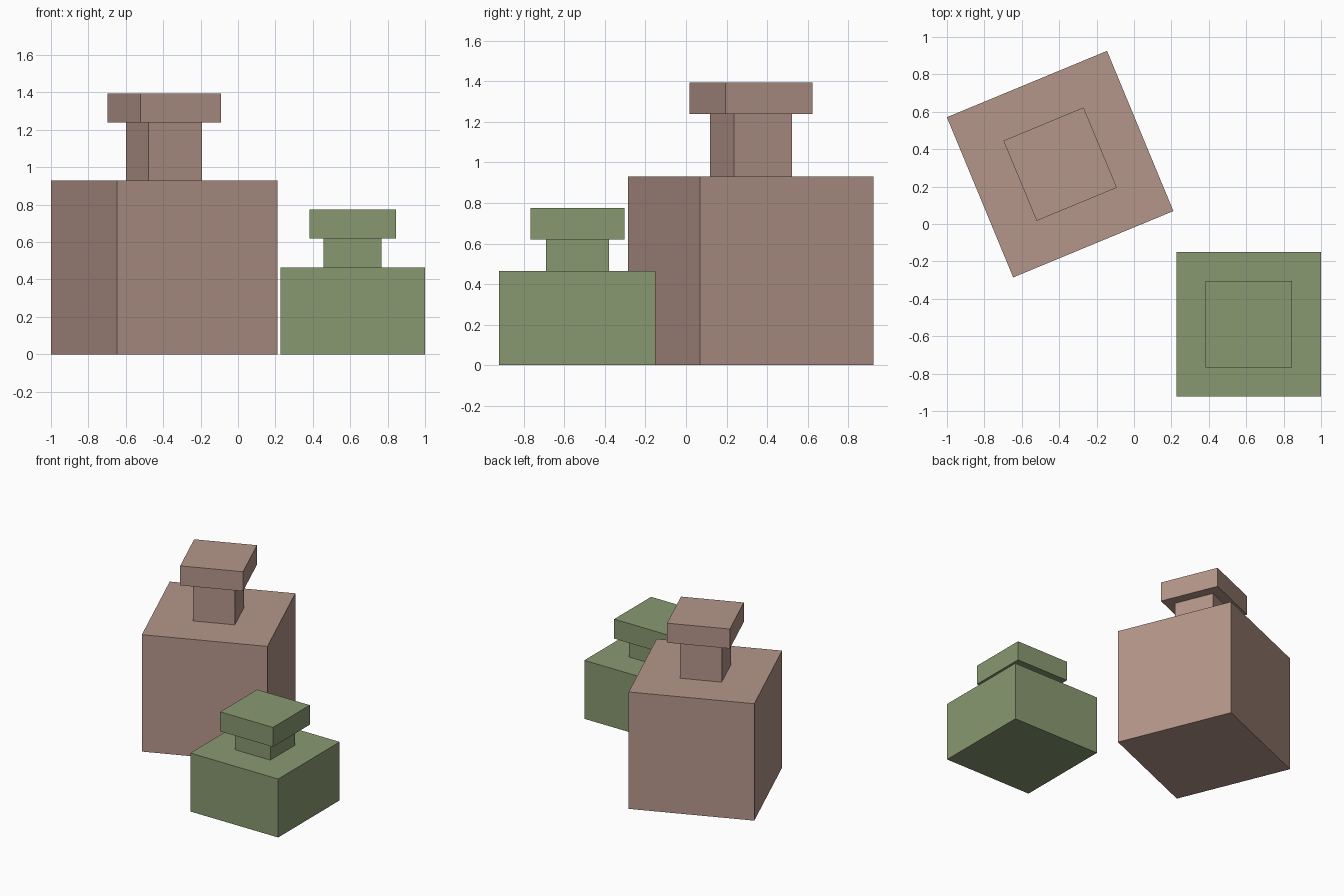
import bpy
import math

if "Cube" in bpy.data.objects:
    bpy.data.objects.remove(bpy.data.objects["Cube"])


def srgb(r, g, b):
    def lin(c):
        c /= 255
        return c / 12.92 if c <= 0.04045 else ((c + 0.055) / 1.055) ** 2.4
    return (lin(r), lin(g), lin(b), 1.0)


def material(name, color):
    mat = bpy.data.materials.new(name)
    mat.diffuse_color = color
    mat.use_nodes = True
    mat.node_tree.nodes["Principled BSDF"].inputs["Base Color"].default_value = mat.diffuse_color
    return mat


def square_block(name, center, side, bottom, top, angle, mat):
    bpy.ops.mesh.primitive_cube_add(
        size=1, location=(center[0], center[1], (bottom + top) / 2),
        rotation=(0, 0, angle))
    ob = bpy.context.object
    ob.name = name
    ob.scale = (side, side, top - bottom)
    bpy.ops.object.transform_apply(location=False, rotation=False, scale=True)
    ob.data.materials.append(mat)


def bottle(prefix, center, side, body_top, neck_top, angle, mat):
    # Body, narrow neck and square cap stacked on one axis
    square_block(prefix + "_body", center, side, 0, body_top, angle, mat)
    square_block(prefix + "_neck", center, 0.31, body_top, neck_top, angle, mat)
    square_block(prefix + "_cap", center, 0.464, neck_top, neck_top + 0.155, angle, mat)


brown = material("dusty brown", srgb(181, 150, 138))
green = material("moss green", srgb(137, 153, 113))

# Tall turned bottle and short straight bottle
bottle("tall_bottle", (-0.395, 0.32), 0.927, 0.93, 1.24, math.radians(22.5), brown)
bottle("short_bottle", (0.613, -0.536), 0.773, 0.465, 0.62, 0, green)
